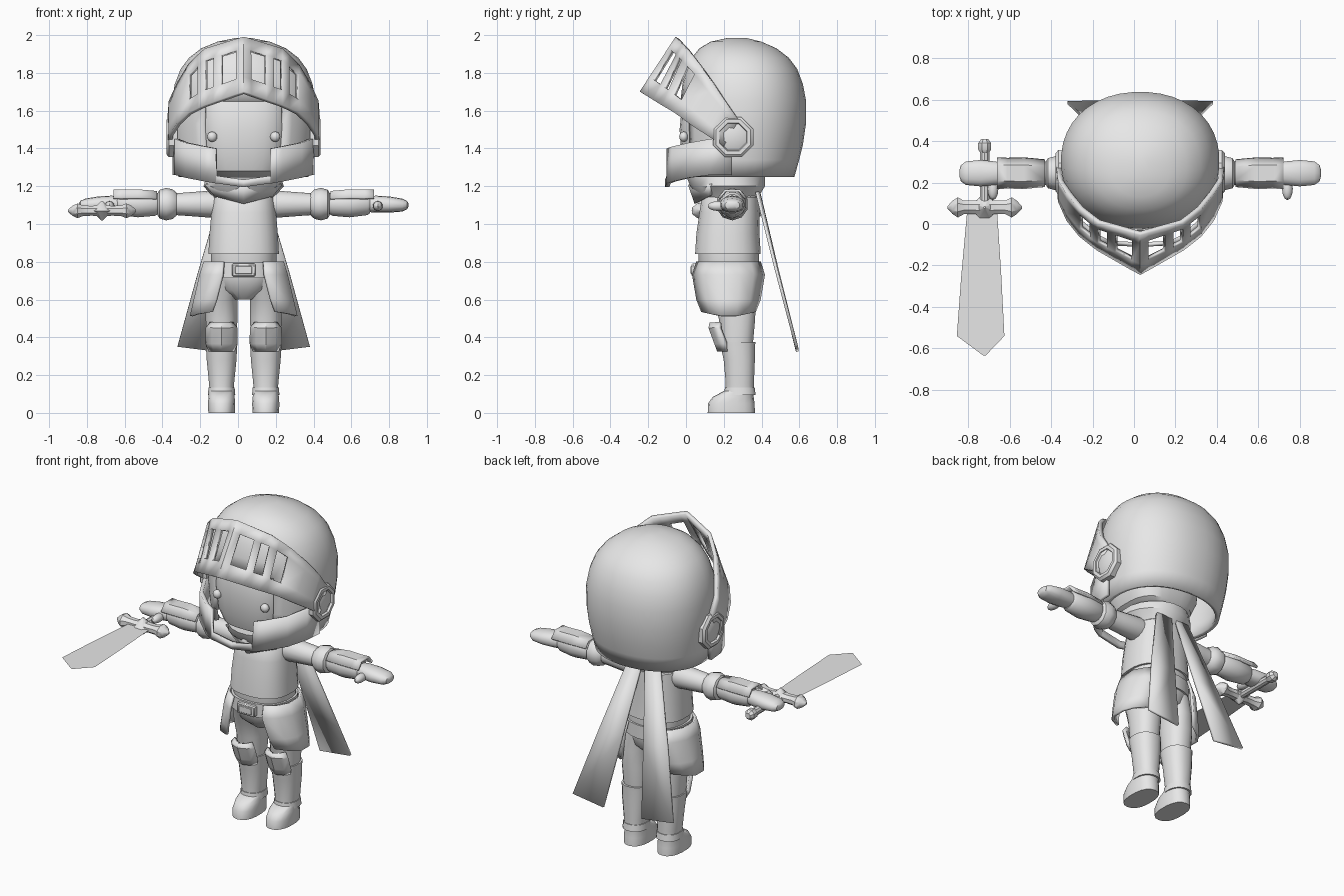
import bpy, bmesh, math
from mathutils import Vector

if "Cube" in bpy.data.objects:
    bpy.data.objects.remove(bpy.data.objects["Cube"])

CX = 0.03  # the body's centre line
steel = bpy.data.materials.new("plain_grey")
steel.diffuse_color = (0.8, 0.8, 0.8, 1)
steel.use_nodes = True
steel.node_tree.nodes["Principled BSDF"].inputs["Base Color"].default_value = steel.diffuse_color


def finish(name, bm, thick=0, bevel=0):
    bmesh.ops.recalc_face_normals(bm, faces=bm.faces)
    me = bpy.data.meshes.new(name)
    bm.to_mesh(me)
    bm.free()
    ob = bpy.data.objects.new(name, me)
    bpy.context.collection.objects.link(ob)
    ob.location.x = CX
    me.materials.append(steel)
    if thick:
        mod = ob.modifiers.new("thickness", 'SOLIDIFY')
        mod.thickness = abs(thick)
        mod.offset = -1 if thick > 0 else 0
    if bevel:
        mod = ob.modifiers.new("edges", 'BEVEL')
        mod.width = bevel
    return ob


def place(axis, h, a, b):
    return {'z': (a, b, h), 'x': (h, a, b), 'y': (a, h, b)}[axis]


def loft(name, rings, n=20, p=2, axis='z', caps=True, thick=0, cut=None):
    """Skin rings (position, centre a, centre b, radius a, radius b) along an axis."""
    bm = bmesh.new()
    loops = []
    for h, a, b, ra, rb in rings:
        loop = []
        for i in range(n):
            t = 2 * math.pi * (i + 0.5) / n
            c, s = math.cos(t), math.sin(t)
            loop.append(bm.verts.new(place(axis, h,
                        a + ra * math.copysign(abs(c) ** (2 / p), c),
                        b + rb * math.copysign(abs(s) ** (2 / p), s))))
        loops.append(loop)
    for l0, l1 in zip(loops, loops[1:]):
        for i in range(n):
            j = (i + 1) % n
            bm.faces.new((l0[i], l0[j], l1[j], l1[i]))
    if caps:
        bm.faces.new(loops[0])
        bm.faces.new(loops[-1])
    elif cut:
        bm.faces.new(loops[-1])
        gone = [f for f in bm.faces if cut(f.calc_center_median())]
        bmesh.ops.delete(bm, geom=gone, context='FACES')
    return finish(name, bm, thick)


def sheet(name, rows, thick, skip=()):
    """Grid of points made into a thick plate; skipped cells become openings."""
    bm = bmesh.new()
    g = [[bm.verts.new(p) for p in r] for r in rows]
    for i in range(len(g) - 1):
        for j in range(len(g[0]) - 1):
            if (i, j) not in skip:
                bm.faces.new((g[i][j], g[i][j + 1], g[i + 1][j + 1], g[i + 1][j]))
    return finish(name, bm, -thick)


def box(name, lo, hi, bevel=0.006):
    bm = bmesh.new()
    bmesh.ops.create_cube(bm, size=1)
    for v in bm.verts:
        v.co = [(l + h) / 2 + c * (h - l) for l, h, c in zip(lo, hi, v.co)]
    return finish(name, bm, bevel=bevel)


def ball(name, c, r, segs=12):
    bm = bmesh.new()
    bmesh.ops.create_uvsphere(bm, u_segments=segs, v_segments=8, radius=1)
    for v in bm.verts:
        v.co = [m + q * k for m, q, k in zip(c, v.co, r)]
    return finish(name, bm)


def mirrored(half):
    return [(-q[0],) + tuple(q[1:]) for q in half[:0:-1]] + half


# Helmet dome with a face opening
dome = [(1.25, -.01, .575, .345), (1.34, -.02, .60, .36), (1.42, -.025, .62, .372), (1.53, -.03, .636, .382),
        (1.65, -.03, .637, .382), (1.74, -.02, .62, .366), (1.82, 0, .59, .335),
        (1.88, .03, .545, .29), (1.93, .07, .48, .225), (1.965, .13, .40, .14), (1.985, .22, .32, .04)]
loft("helmet_dome", [(z, 0, (f + b) / 2, rx, (b - f) / 2) for z, f, b, rx in dome], n=40, p=2.15,
     caps=False, thick=.025, cut=lambda c: abs(c.x) < .22 and c.y < .15 and c.z < 1.65)

# Chin guard: low bar in front, tall cheek plates beside it
jaw = mirrored([(0, -.10, 1.195, 1.235), (.14, -.092, 1.215, 1.255), (.145, -.092, 1.215, 1.40),
                (.20, -.065, 1.225, 1.41), (.30, .02, 1.245, 1.43), (.355, .13, 1.26, 1.45), (.365, .24, 1.26, 1.45)])
sheet("chin_guard", [[(u, y, zb) for u, y, zb, zt in jaw], [(u, y, zt) for u, y, zb, zt in jaw]], .022)

# Raised visor with three slots on each side
key = [(0, -.235, 1.695, -.045, 1.985), (.2, -.12, 1.625, .01, 1.925), (.28, -.06, 1.59, .07, 1.85),
       (.345, .02, 1.53, .15, 1.74), (.385, .11, 1.47, .21, 1.65), (.393, .20, 1.41, .28, 1.55)]


def visor_at(u):
    for a, b in zip(key, key[1:]):
        if u <= b[0]:
            k = (u - a[0]) / (b[0] - a[0])
            return (u,) + tuple(p + (q - p) * k for p, q in zip(a[1:], b[1:]))


cols = mirrored([visor_at(u) for u in (0, .035, .115, .155, .2, .235, .285, .345, .385, .393)])
rows = [[(u, yb + (yt - yb) * t, zb + (zt - zb) * t) for u, yb, zb, yt, zt in cols] for t in (0, .27, .8, 1)]
sheet("visor", rows, .024, {(1, 9 + k) for k in (1, 3, 5)} | {(1, 8 - k) for k in (1, 3, 5)})

# Head, eyes and neck scarf
loft("head", [(z, 0, y, rx, ry) for z, y, rx, ry in
              ((1.24, .21, .12, .14), (1.28, .2, .2, .2), (1.36, .2, .235, .225), (1.5, .2, .25, .235),
               (1.65, .21, .25, .23), (1.8, .24, .2, .18))], n=28, p=2.8)
loft("scarf_collar", [(1.10, 0, .235, .14, .14), (1.15, 0, .23, .17, .16), (1.20, 0, .22, .215, .2),
                      (1.25, 0, .21, .2, .21)], n=20)
sheet("scarf_point", [[(-.2, .13, 1.21), (0, .02, 1.21), (.2, .13, 1.21)],
                      [(-.15, .13, 1.15), (0, .055, 1.11), (.15, .13, 1.15)]], .02)

# Breastplate, hips and belt
loft("breastplate", [(z, 0, y, rx, ry) for z, y, rx, ry in
                     ((.84, .222, .188, .175), (.95, .222, .182, .168), (1.06, .23, .172, .16),
                      (1.14, .235, .16, .152), (1.18, .235, .12, .12))], n=24, p=2.5)
loft("hips", [(z, 0, y, rx, ry) for z, y, rx, ry in
              ((.6, .24, .05, .09), (.65, .235, .14, .14), (.72, .23, .175, .16), (.86, .225, .175, .162))], n=24, p=2.4)
loft("belt", [(.715, 0, .225, .187, .174), (.80, 0, .225, .187, .174)], n=24, p=2.4)
box("belt_buckle", (-.062, .03, .722), (.062, .07, .79))
box("buckle_inset", (-.045, .025, .735), (.045, .05, .777), .003)

for s, side in ((-1, "right"), (1, "left")):
    ball("eye_" + side, (s * .167, -.012, 1.462), (.027, .024, .027))
    # Octagonal visor hinge
    loft("visor_hinge_" + side, [(s * x, .25, 1.46, r, r) for x, r in
                                 ((.35, .115), (.395, .115), (.408, .1), (.408, .08), (.395, .075), (.405, .05))], n=8, axis='x')
    # Hip plate flaring outward
    sheet("hip_plate_" + side, [[(s * U * math.cos(a * k), .225 + R * math.sin(a * k), z + dz * abs(k))
                                 for k in (-1, -.6, -.25, .25, .6, 1)]
                                for z, U, R, a, dz in ((.80, .212, .19, 1.05, 0), (.73, .235, .212, 1.08, 0),
                                                       (.60, .265, .195, 1.0, 0), (.505, .285, .17, .95, .03))], .016)
    # Leg with greave, knee guard and boot
    x = s * .117
    loft("thigh_" + side, [(.36, x, .27, .077, .085), (.5, x, .27, .086, .098), (.6, x, .255, .085, .115),
                           (.72, x * .8, .23, .09, .14)], n=16, p=2.3)
    loft("greave_" + side, [(.11, x, .285, .064, .076), (.16, x, .285, .068, .076), (.28, x, .282, .08, .084),
                            (.35, x, .275, .084, .092), (.375, x, .275, .086, .094)], n=16, p=2.3)
    sheet("knee_guard_" + side, [[(x + u * w, y + .05 * abs(u) ** 2, z) for u in (-1, -.6, 0, .6, 1)]
                                 for z, w, y in ((.33, .06, .175), (.37, .078, .16), (.45, .076, .13), (.475, .055, .135))], .022)
    loft("boot_" + side, [(0, x, .24, .071, .125), (.05, x, .24, .073, .123), (.085, x, .25, .07, .108),
                          (.115, x, .28, .068, .08)], n=18, p=2.4)
    loft("boot_cuff_" + side, [(.095, x, .285, .074, .085), (.135, x, .285, .07, .08)], n=16, p=2.3)
    # Arm, elbow ring, bracer and hand
    y = .245
    loft("upper_arm_" + side, [(s * h, y, 1.105, r, r) for h, r in ((.1, .06), (.17, .072), (.3, .062), (.4, .055), (.5, .05))],
         n=14, axis='x')
    loft("elbow_ring_" + side, [(s * h, y, 1.105, r, r) for h, r in ((.355, .06), (.375, .078), (.41, .086), (.445, .076), (.455, .06))],
         n=10, axis='x')
    loft("bracer_" + side, [(s * h, y, 1.107, r, r) for h, r in ((.455, .058), (.47, .066), (.56, .074), (.655, .062), (.67, .05))],
         n=12, axis='x')
    sheet("bracer_plate_" + side, [[(s * h, y + w * math.sin(a), 1.107 + (w + .004) * math.cos(a)) for a in (-1.2, -.5, .5, 1.2)]
                                   for h, w in ((.46, .066), (.56, .076), (.64, .074), (.69, .076))], .014)
    loft("hand_" + side, [(s * h, y, z, ry, rz) for h, z, ry, rz in
                          ((.64, 1.105, .045, .04), (.70, 1.105, .058, .045), (.77, 1.103, .065, .043),
                           (.84, 1.10, .058, .034), (.865, 1.10, .04, .022), (.872, 1.10, .015, .01))], n=14, p=2.3, axis='x')
    ball("thumb_" + side, (s * .71, .17, 1.095), (.026, .055, .026))
    # Split cape tail
    sheet("cape_tail_" + side, [[(s * .015, .385, 1.17), (s * .115, .375, 1.17)],
                                [(s * .075, .485, .75), (s * .24, .48, .75)],
                                [(s * .135, .59, .325), (s * .35, .585, .352)]], .016)

# Sword: blade, guard, gem, grip and pommel
sx, sz = -.75, 1.07
loft("sword_blade", [(h, sx, sz, w, t) for h, w, t in
                     ((.06, .06, .026), (-.25, .08, .022), (-.54, .095, .016), (-.635, .004, .002))], n=4, p=2, axis='y')
blade = bpy.data.objects["sword_blade"]
for i, v in enumerate(blade.data.vertices):  # turn the square section into a flat diamond
    k = math.sqrt(2)
    a, b = [((v.co.x - sx), (v.co.z - sz))][0]
    ring = blade.data.vertices[i // 4 * 4]
    w, t = abs(ring.co.x - sx) * k, abs(ring.co.z - sz) * k
    v.co.x, v.co.z = [(sx + w, sz), (sx, sz + t), (sx - w, sz), (sx, sz - t)][i % 4]
for s, side in ((-1, "outer"), (1, "inner")):
    loft("sword_guard_" + side, [(sx + s * h, .08, sz, a, b) for h, a, b in
                                 ((0, .04, .035), (.05, .035, .028), (.10, .035, .03), (.13, .053, .042), (.155, .035, .03), (.18, .006, .006))],
         n=8, axis='x')
loft("sword_gem", [(sz - .052, sx, .08, .005, .005), (sz, sx, .08, .06, .055), (sz + .052, sx, .08, .005, .005)], n=8)
loft("sword_grip", [(.08, sx, sz, .024, .024), (.37, sx, sz, .024, .024)], n=10, axis='y')
loft("sword_pommel", [(.345, sx, sz, .024, .024), (.36, sx, sz, .034, .034), (.39, sx, sz, .034, .034),
                      (.41, sx, sz, .018, .018)], n=8, axis='y')

# Smooth shading with crisp edges
for ob in bpy.context.scene.objects:
    ob.select_set(True)
    bpy.context.view_layer.objects.active = ob
bpy.ops.object.shade_smooth_by_angle(angle=math.radians(35))
